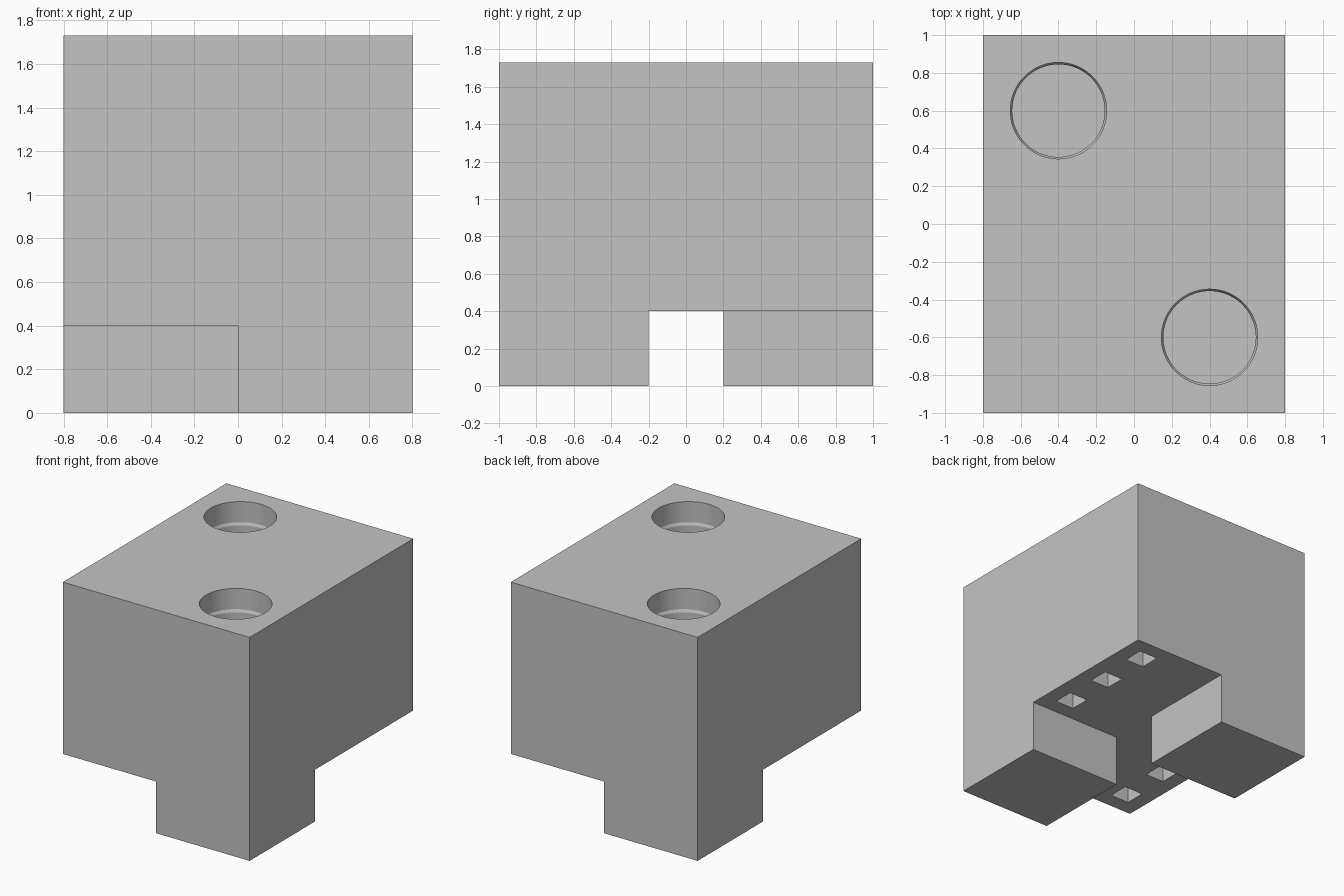
import bpy
import bmesh
import math
from mathutils import Matrix, Vector

cube = bpy.data.objects.get("Cube")
if cube:
    bpy.data.objects.remove(cube, do_unlink=True)

WIDTH, DEPTH, HEIGHT, LEG = 1.6, 2.0, 1.73, 0.4
GAP = 0.2          # half the gap between the two legs
PIN = 0.16         # side of a square socket
PIN_DEPTH = 0.4

grey = bpy.data.materials.new("light grey")
grey.use_nodes = True
colour = (0.55, 0.55, 0.55, 1)
grey.diffuse_color = colour
grey.node_tree.nodes["Principled BSDF"].inputs["Base Color"].default_value = colour


def make_object(name, bm):
    bmesh.ops.recalc_face_normals(bm, faces=bm.faces[:])
    mesh = bpy.data.meshes.new(name)
    bm.to_mesh(mesh)
    bm.free()
    obj = bpy.data.objects.new(name, mesh)
    bpy.context.collection.objects.link(obj)
    return obj


def add_box(bm, centre, size):
    matrix = Matrix.Translation(centre) @ Matrix.Diagonal((*size, 1))
    bmesh.ops.create_cube(bm, size=1, matrix=matrix)


def add_lathe(bm, x, y, profile, steps=72):
    """Turn a (radius, z) profile around a vertical axis."""
    verts = [bm.verts.new((x + r, y, z)) for r, z in profile]
    edges = [bm.edges.new(pair) for pair in zip(verts, verts[1:])]
    bmesh.ops.spin(bm, geom=verts + edges, cent=(x, y, 0), axis=(0, 0, 1),
                   angle=math.tau, steps=steps, use_merge=False)
    bmesh.ops.remove_doubles(bm, verts=bm.verts[:], dist=0.0002)


# Block with two diagonally opposite legs drawn down from its underside
bm = bmesh.new()
add_box(bm, (0, 0, (HEIGHT + LEG) / 2), (WIDTH, DEPTH, HEIGHT - LEG))
for point, normal in (((0, 0, 0), (1, 0, 0)),
                      ((0, -GAP, 0), (0, 1, 0)),
                      ((0, GAP, 0), (0, 1, 0))):
    bmesh.ops.bisect_plane(bm, geom=bm.verts[:] + bm.edges[:] + bm.faces[:],
                           plane_co=point, plane_no=normal)
bm.normal_update()
soles = []
for face in bm.faces:
    c = face.calc_center_median()
    if abs(c.z - LEG) < 0.001 and abs(c.y) > GAP and c.x * c.y < 0:
        soles.append(face)
result = bmesh.ops.extrude_face_region(bm, geom=soles)
moved = [g for g in result["geom"] if isinstance(g, bmesh.types.BMVert)]
bmesh.ops.translate(bm, verts=moved, vec=Vector((0, 0, -LEG)))
bmesh.ops.dissolve_limit(bm, angle_limit=0.01, verts=bm.verts[:], edges=bm.edges[:])
block = make_object("block", bm)
block.data.materials.append(grey)

# Round bores above the legs, with a slight step, and rows of square sockets
bores, sockets = bmesh.new(), bmesh.new()
bore_profile = [(0, HEIGHT + 0.1), (0.255, HEIGHT + 0.1), (0.255, HEIGHT - 0.16),
                (0.245, HEIGHT - 0.18), (0.245, HEIGHT - 0.6), (0, HEIGHT - 0.6)]
for side in (1, -1):
    add_lathe(bores, side * 0.4, side * -0.6, bore_profile)
    for row in range(3):
        add_box(sockets, (side * 0.6, side * row * 0.4, LEG + PIN_DEPTH / 2 - 0.05),
                (PIN, PIN, PIN_DEPTH + 0.1))

bpy.context.view_layer.objects.active = block
for name, cutter_mesh in (("bore_cutter", bores), ("socket_cutter", sockets)):
    cutter = make_object(name, cutter_mesh)
    cutter.hide_render = True
    cut = block.modifiers.new(name, "BOOLEAN")
    cut.operation = "DIFFERENCE"
    cut.solver = "EXACT"
    cut.object = cutter
    bpy.ops.object.modifier_apply(modifier=cut.name)
    bpy.data.objects.remove(cutter, do_unlink=True)

# Smooth bore walls, crisp edges everywhere else
bpy.ops.object.select_all(action="DESELECT")
block.select_set(True)
bpy.ops.object.shade_smooth_by_angle(angle=math.radians(20))
